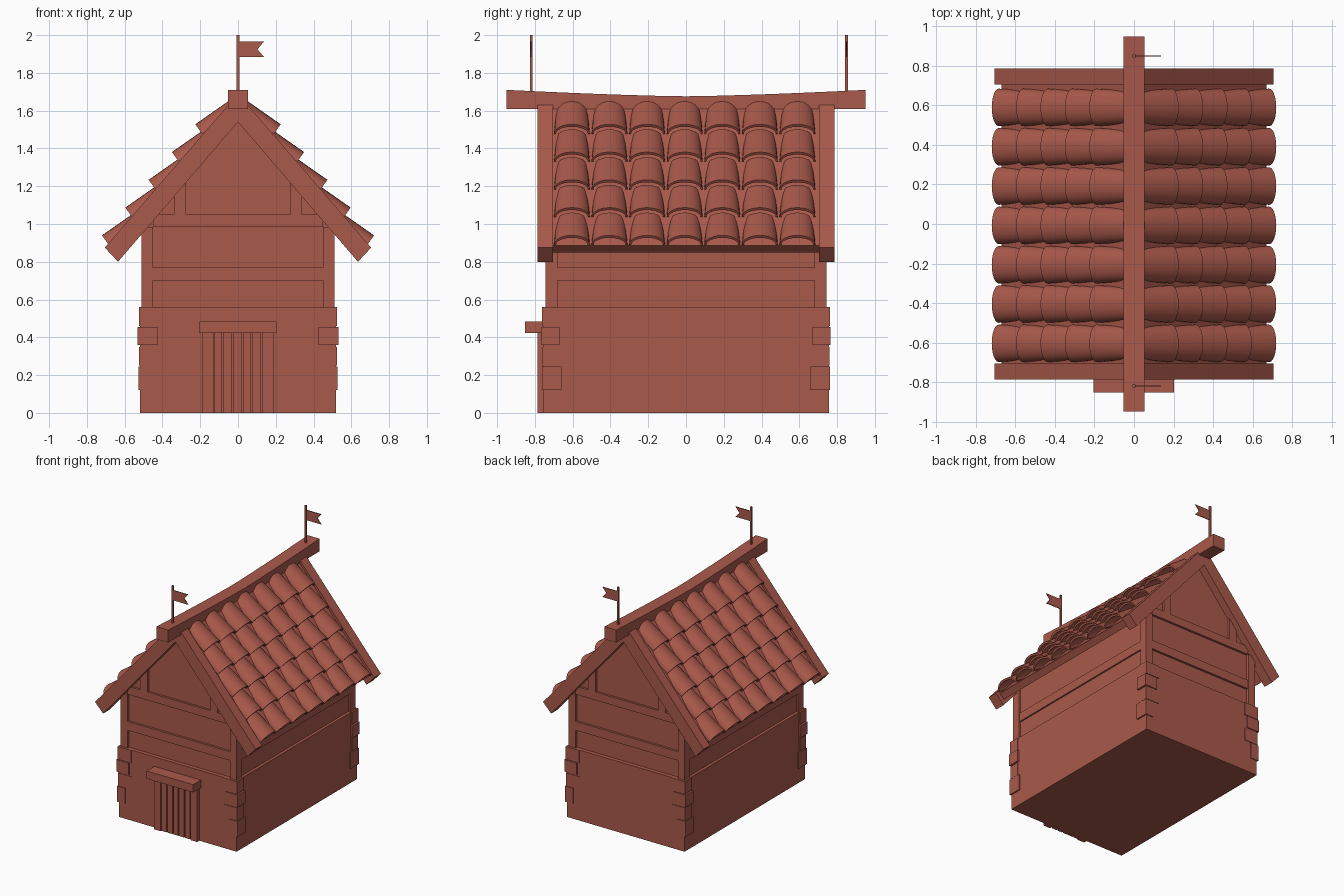
import bpy, bmesh, math

if "Cube" in bpy.data.objects:
    bpy.data.objects.remove(bpy.data.objects["Cube"])

mat = bpy.data.materials.new("warm_red_brown")
mat.diffuse_color = (0.40, 0.10, 0.07, 1)
mat.use_nodes = True
mat.node_tree.nodes["Principled BSDF"].inputs["Base Color"].default_value = mat.diffuse_color


def add_mesh(name, verts, faces):
    mesh = bpy.data.meshes.new(name)
    mesh.from_pydata(verts, [], faces)
    bm = bmesh.new()
    bm.from_mesh(mesh)
    bmesh.ops.recalc_face_normals(bm, faces=bm.faces)
    bm.to_mesh(mesh)
    bm.free()
    mesh.materials.append(mat)
    ob = bpy.data.objects.new(name, mesh)
    bpy.context.collection.objects.link(ob)
    return ob


def prism(name, profile, axis, a, b):
    """Extrude an (x,z) profile along Y, or a (y,z) profile along X."""
    n = len(profile)
    if axis == 'Y':
        verts = [(p, d, q) for d in (a, b) for p, q in profile]
    else:
        verts = [(d, p, q) for d in (a, b) for p, q in profile]
    faces = [(i, (i + 1) % n, n + (i + 1) % n, n + i) for i in range(n)]
    faces += [tuple(range(n)), tuple(range(n, 2 * n))]
    return add_mesh(name, verts, faces)


def box(name, x0, x1, y0, y1, z0, z1):
    return prism(name, [(x0, z0), (x1, z0), (x1, z1), (x0, z1)], 'Y', y0, y1)


def chevron(name, inner, outer, apex_in, apex_out, y0, y1):
    pts = [inner, (0, apex_in), (-inner[0], inner[1]),
           (-outer[0], outer[1]), (0, apex_out), outer]
    return prism(name, pts, 'Y', y0, y1)


# Stone base and plastered house body with gables
box("stone_base", -0.518, 0.518, -0.757, 0.757, 0, 0.56)
prism("house_walls", [(-0.495, 0.5), (0.495, 0.5), (0.495, 0.99),
                      (0, 1.58), (-0.495, 0.99)], 'Y', -0.725, 0.725)

# Corner stones and timber posts on all four corners
stones = [(0.12, 0.245, 0.528, 0.46, 0.763, 0.66),
          (0.25, 0.35, 0.524, 0.405, 0.761, 0.68),
          (0.36, 0.455, 0.533, 0.425, 0.765, 0.67),
          (0.46, 0.56, 0.524, 0.405, 0.763, 0.68)]
for sx in (-1, 1):
    for sy in (-1, 1):
        for z0, z1, xo, xi, yo, yi in stones:
            box("corner_stone", *sorted((sx * xi, sx * xo)),
                *sorted((sy * yi, sy * yo)), z0, z1)
        box("corner_post", *sorted((sx * 0.45, sx * 0.51)),
            *sorted((sy * 0.68, sy * 0.745)), 0.55, 0.985)

# Timber framing
for s in (-1, 1):
    ya, yb = sorted((s * 0.70, s * 0.742))
    box("end_rail", -0.45, 0.45, ya, yb, 0.70, 0.77)
    box("tie_beam", -0.45, 0.45, ya, yb, 0.985, 1.05)
    for t in (-1, 1):
        box("gable_post", *sorted((t * 0.275, t * 0.34)), ya, yb, 1.05, 1.22)
    xa, xb = sorted((s * 0.48, s * 0.507))
    box("side_rail", xa, xb, -0.68, 0.68, 0.70, 0.77)

# Roof deck and gable boards
chevron("roof_deck", (0.63, 0.85), (0.67, 0.885), 1.59, 1.665, -0.71, 0.71)
for s in (-1, 1):
    chevron("gable_board", (0.635, 0.80), (0.705, 0.875), 1.54, 1.69,
            *sorted((s * 0.705, s * 0.787)))

# Sagging ridge beam
N = 12
top = [(0.95 - 1.9 * i / N, 1.676 + 0.034 * abs(1 - 2 * i / N) ** 1.4)
       for i in range(N + 1)]
prism("ridge_beam", [(-0.95, 1.61), (0.95, 1.61)] + top, 'X', -0.052, 0.052)

# Curved roof tile: arched tapering shell, arrayed up the slope and mirrored
SEG, slope = 12, math.radians(35)
dx, dz = math.cos(slope), math.sin(slope)
rings = []
for dist, w, h, thick in ((0, 0.095, 0.062, 0), (0.21, 0.083, 0.062, 0),
                          (0.21, 0.083, 0.062, 0.016), (0, 0.095, 0.062, 0.016)):
    ring = []
    for i in range(SEG + 1):
        a = math.pi * i / SEG
        v = (h - thick) * math.sin(a) - 0.062
        ring.append((0.72 - dist * dx + v * dz, -0.604 + (w - thick * 0.6) * math.cos(a),
                     0.94 + dist * dz + v * dx))
    rings.append(ring)
verts = [p for r in rings for p in r]
M = SEG + 1
faces = [(r * M + i, r * M + i + 1, (r + 1) % 4 * M + i + 1, (r + 1) % 4 * M + i)
         for r in range(4) for i in range(SEG)]
faces += [tuple(r * M for r in range(4)), tuple(r * M + SEG for r in range(4))]
tiles = add_mesh("roof_tiles", verts, faces)
bpy.context.view_layer.objects.active = tiles
tiles.select_set(True)
bpy.ops.object.shade_smooth_by_angle(angle=math.radians(35))
for label, count, step in (("columns", 7, (0, 0.199, 0)), ("rows", 5, (-0.1235, 0, 0.147))):
    arr = tiles.modifiers.new(label, 'ARRAY')
    arr.count = count
    arr.use_relative_offset = False
    arr.use_constant_offset = True
    arr.constant_offset_displace = step
mir = tiles.modifiers.new("other_slope", 'MIRROR')
mir.use_mirror_merge = False

# Door with frame, planks and lintel
for s in (-1, 1):
    box("door_frame", *sorted((s * 0.13, s * 0.19)), -0.785, -0.74, 0, 0.425)
for i in range(5):
    x = -0.127 + i * 0.051
    box("door_plank", x, x + 0.043, -0.776, -0.74, 0, 0.425)
box("door_lintel", -0.205, 0.203, -0.853, -0.74, 0.423, 0.485)

# Flags on the ridge ends
for y in (-0.82, 0.85):
    box("flag_pole", -0.007, 0.007, y - 0.007, y + 0.007, 1.66, 2.0)
    prism("flag", [(0, 1.885), (0.137, 1.885), (0.103, 1.925),
                   (0.137, 1.965), (0, 1.965)], 'Y', y - 0.003, y + 0.003)
